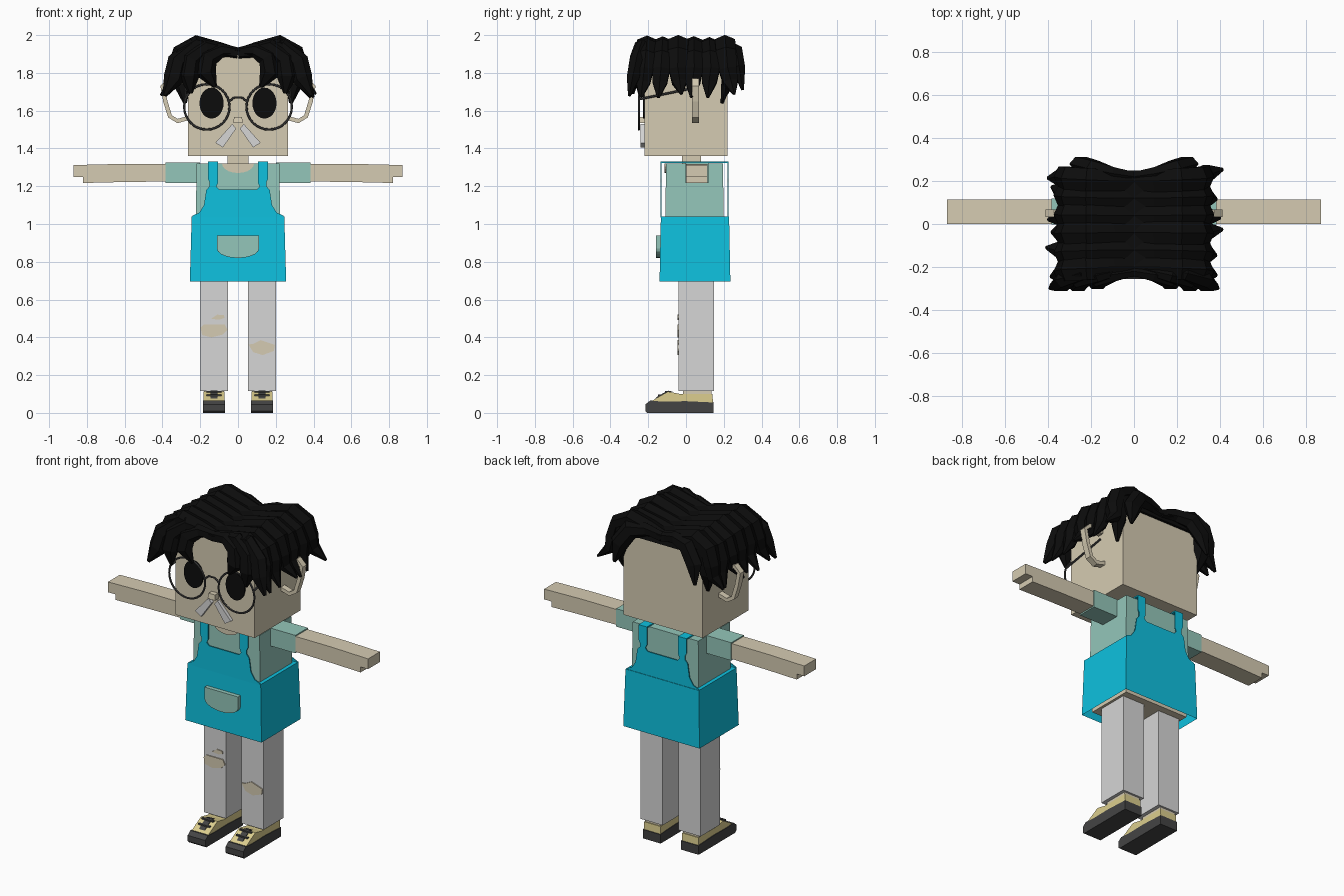
import bpy, bmesh, math, random
from mathutils import Vector

cube = bpy.data.objects.get("Cube")
if cube:
    bpy.data.objects.remove(cube, do_unlink=True)
random.seed(4)


def material(name, *rgb):
    col = [(c / 255 / 12.92 if c < 11 else ((c / 255 + 0.055) / 1.055) ** 2.4) for c in rgb] + [1]
    m = bpy.data.materials.new(name)
    m.use_nodes = True
    m.diffuse_color = col
    m.node_tree.nodes["Principled BSDF"].inputs["Base Color"].default_value = col
    return m


skin = material("skin", 213, 203, 178)
teal = material("soft teal", 148, 198, 186)
cyan = material("bright cyan", 14, 193, 223)
white = material("pale grey", 214, 214, 214)
cream = material("pale yellow", 220, 206, 142)
dark = material("dark grey", 68, 68, 68)
black = material("hair black", 12, 12, 12)


def finish(name, bm, mat):
    bmesh.ops.recalc_face_normals(bm, faces=bm.faces)
    me = bpy.data.meshes.new(name)
    bm.to_mesh(me)
    bm.free()
    me.materials.append(mat)
    ob = bpy.data.objects.new(name, me)
    bpy.context.collection.objects.link(ob)
    return ob


def loft(name, rings, mat, caps=(True, True)):
    """Skin a list of vertex rings, optionally closing the ends."""
    bm = bmesh.new()
    loops = [[bm.verts.new(p) for p in ring] for ring in rings]
    n = len(loops[0])
    for a, b in zip(loops, loops[1:]):
        for i in range(n):
            bm.faces.new((a[i], a[(i + 1) % n], b[(i + 1) % n], b[i]))
    for end, cap in zip((loops[0], loops[-1]), caps):
        if cap:
            bm.faces.new(end)
    return finish(name, bm, mat)


def box(name, x, y, z, mat, inset=(0, 0), open_bottom=False):
    """Box from three (low, high) pairs; the top may be inset in x and y."""
    def rect(h, dx, dy):
        return [(x[0] + dx, y[0] + dy, h), (x[1] - dx, y[0] + dy, h),
                (x[1] - dx, y[1] - dy, h), (x[0] + dx, y[1] - dy, h)]
    return loft(name, [rect(z[0], 0, 0), rect(z[1], *inset)], mat, (not open_bottom, True))


def plate(name, pts, y0, y1, mat):
    """Outline in x and z, given depth along y."""
    return loft(name, [[(x, y, z) for x, z in pts] for y in (y0, y1)], mat)


def side_profile(name, pts, x0, x1, mat):
    """Outline in y and z, given width along x."""
    return loft(name, [[(x, y, z) for y, z in pts] for x in (x0, x1)], mat)


def sweep(name, path, wide, thick, mat, ref=(0, 1, 0), sides=6):
    """Tube along a path; wide runs along ref, thick across it."""
    path = [Vector(p) for p in path]
    rings = []
    for i, p in enumerate(path):
        t = (path[min(i + 1, len(path) - 1)] - path[max(i - 1, 0)]).normalized()
        a = Vector(ref)
        a = (a - t * a.dot(t)).normalized()
        b = t.cross(a)
        angles = [math.tau * (k + 0.5) / sides for k in range(sides)]
        rings.append([p + a * wide[i] * math.cos(q) + b * thick[i] * math.sin(q) for q in angles])
    return loft(name, rings, mat)


def ellipse(cx, cz, rx, rz, n=24, arc=math.tau, start=0):
    return [(cx + rx * math.cos(start + arc * i / n), cz + rz * math.sin(start + arc * i / n))
            for i in range(n + (arc < math.tau))]


def flip(pts, s):
    return [(p[0] * s, *p[1:]) for p in pts]


def span(a, b, s):
    return tuple(sorted((a * s, b * s)))


# Head, neck and torso
box("head", (-.265, .265), (-.22, .22), (1.36, 1.9), skin)
box("neck", (-.055, .055), (-.02, .08), (1.27, 1.37), skin)
box("torso", (-.225, .225), (-.11, .2), (.9, 1.32), teal, (.006, .004))
box("pelvis", (-.215, .215), (-.1, .19), (.71, .9), skin)
plate("neckline", ellipse(0, 1.32, .085, .05, 10, math.pi, math.pi), -.113, -.105, skin)

# Overall dress: skirt, bibs with straps, pocket
box("skirt", (-.255, .255), (-.14, .235), (.695, 1.04), cyan, (.01, .007), True)
half = [(.245, 1.035), (.24, 1.045), (.205, 1.06), (.18, 1.1), (.168, 1.18), (.15, 1.2),
        (.15, 1.22), (.16, 1.24), (.16, 1.33), (.105, 1.33), (.105, 1.22), (.115, 1.2), (.1, 1.183)]
bib = half + flip(half, -1)[::-1]
plate("front_bib", bib, -.135, -.129, cyan)
plate("back_bib", bib, .219, .225, cyan)
plate("pocket", [(.112, .94), (-.112, .94)] + ellipse(0, .87, .112, .05, 10, math.pi, math.pi),
      -.16, -.13, teal)

# Nose
box("nose", (-.025, .025), (-.255, -.215), (1.535, 1.567), skin, (.004, .004))

for s, side in ((1, "left"), (-1, "right")):
    # Shoulder strap, sleeve and arm with stepped hand
    box(side + "_strap", span(.105, .16, s), (-.132, .222), (1.322, 1.33), cyan)
    box(side + "_sleeve", span(.2, .385, s), (-.002, .118), (1.217, 1.325), teal)
    plate(side + "_arm", flip([(.38, 1.225), (.62, 1.222), (.82, 1.217), (.82, 1.25), (.87, 1.25),
                               (.87, 1.312), (.62, 1.318), (.38, 1.318)], s), 0, .113, skin)

    # Leg, ankle and shoe
    box(side + "_leg", span(.053, .2, s), (-.04, .147), (.115, .73), white)
    box(side + "_ankle", span(.075, .18, s), (-.015, .135), (.08, .12), skin)
    x0, x1 = span(.068, .186, s)
    side_profile(side + "_sole", [(-.205, 0), (.145, 0), (.147, .055), (0, .062), (-.13, .06),
                                  (-.19, .065), (-.215, .045), (-.215, .01)], x0, x1, dark)
    side_profile(side + "_shoe_upper", [(-.195, .055), (-.145, .085), (-.095, .113), (-.03, .1),
                                        (.14, .1), (.143, .05)], x0 + .004, x1 - .004, cream)
    side_profile(side + "_shoe_tongue", [(-.165, .075), (-.147, .09), (-.095, .118), (-.07, .112),
                                         (-.1, .1)], x0 + .04, x1 - .04, dark)
    for k in range(2):
        y, z = -.14 + .035 * k, .09 + .019 * k
        box(side + "_lace", (x0 + .02, x1 - .02), (y - .007, y + .007), (z, z + .008), dark)

    # Eye, whisker and glasses
    plate(side + "_eye", ellipse(s * .14, 1.64, .064, .082), -.227, -.218, black)
    plate(side + "_moustache", flip([(.01, 1.505), (.03, 1.53), (.12, 1.43), (.08, 1.405)], s),
          -.24, -.215, white)
    bpy.ops.mesh.primitive_torus_add(major_segments=32, minor_segments=6, major_radius=.12,
                                     minor_radius=.006, location=(s * .165, -.25, 1.62),
                                     rotation=(math.pi / 2, 0, 0))
    rim = bpy.context.object
    rim.name = side + "_glasses_rim"
    rim.data.materials.append(dark)
    bpy.ops.object.shade_smooth_by_angle()
    sweep(side + "_glasses_temple", flip([(.28, -.25, 1.66), (.275, .04, 1.72)], s),
          [.006] * 2, [.006] * 2, dark, (1, 0, 0))

    # Hooked ear band
    ear = [(.25, .05, 1.565), (.32, .05, 1.545), (.36, .05, 1.57), (.385, .05, 1.65),
           (.4, .05, 1.73), (.37, .05, 1.76), (.28, .05, 1.75)]
    sweep(side + "_ear", flip(ear, s), [.026] * 7, [.016] * 7, skin, sides=4)

    # Hair rows running outward from the centre parting
    rows = 6
    for i in range(rows):
        y = -.2 + .4 * i / (rows - 1)
        d = random.uniform(-.025, 0)
        out = random.uniform(-.03, .01)
        lean = random.uniform(-.02, .02)
        path = [(0, y, 1.9), (.1, y, 1.925 + d / 2), (.22, y * 1.03, 1.958 + d), (.305, y * 1.06, 1.91 + d),
                (.33, y * 1.1, 1.82), (.34, y * 1.12 + lean, 1.75), (.41 + out, y * 1.15 + 2 * lean, 1.69 + d)]
        sweep(side + "_hair_row", flip(path, s), [.055, .06, .062, .062, .055, .045, .008],
              [.03, .04, .045, .045, .045, .035, .006], black)

    # Curtain locks at front and back
    locks = {
        "front_inner_lock": [(0, -.22, 1.915), (.09, -.235, 1.92), (.16, -.255, 1.88),
                             (.17, -.27, 1.8), (.12, -.26, 1.725)],
        "front_middle_lock": [(.05, -.21, 1.92), (.17, -.24, 1.94), (.25, -.26, 1.87),
                              (.26, -.28, 1.78), (.25, -.28, 1.69)],
        "front_outer_lock": [(.1, -.2, 1.92), (.24, -.23, 1.94), (.32, -.26, 1.86),
                             (.34, -.28, 1.77), (.39, -.3, 1.68)],
        "back_inner_lock": [(0, .22, 1.91), (.1, .235, 1.925), (.19, .26, 1.91),
                            (.25, .28, 1.82), (.27, .3, 1.71)],
        "back_outer_lock": [(.05, .2, 1.91), (.17, .215, 1.94), (.28, .225, 1.88),
                            (.3, .22, 1.76), (.28, .19, 1.64)],
    }
    for name, path in locks.items():
        sweep(side + "_" + name, flip(path, s), [.025, .035, .042, .038, .008],
              [.02, .04, .055, .055, .01], black)

# Glasses bridge
sweep("glasses_bridge", [(-.045, -.25, 1.65), (-.02, -.25, 1.67), (.02, -.25, 1.67), (.045, -.25, 1.65)],
      [.006] * 4, [.006] * 4, dark)

# Scalp filling under the hair
box("scalp", (-.29, .29), (-.21, .235), (1.86, 1.93), black, (.02, .02))

# Torn trouser patches
tears = {
    "right_knee_tear": [(-.198, .45), (-.18, .468), (-.07, .468), (-.056, .44), (-.08, .415),
                        (-.14, .4), (-.19, .412)],
    "right_thigh_tear": [(-.142, .498), (-.11, .52), (-.075, .518), (-.07, .503), (-.1, .493)],
    "left_knee_tear": [(.056, .362), (.08, .365), (.12, .385), (.195, .36), (.19, .328),
                       (.13, .306), (.08, .322)],
}
for name, pts in tears.items():
    plate(name, pts, -.046, -.038, skin)
